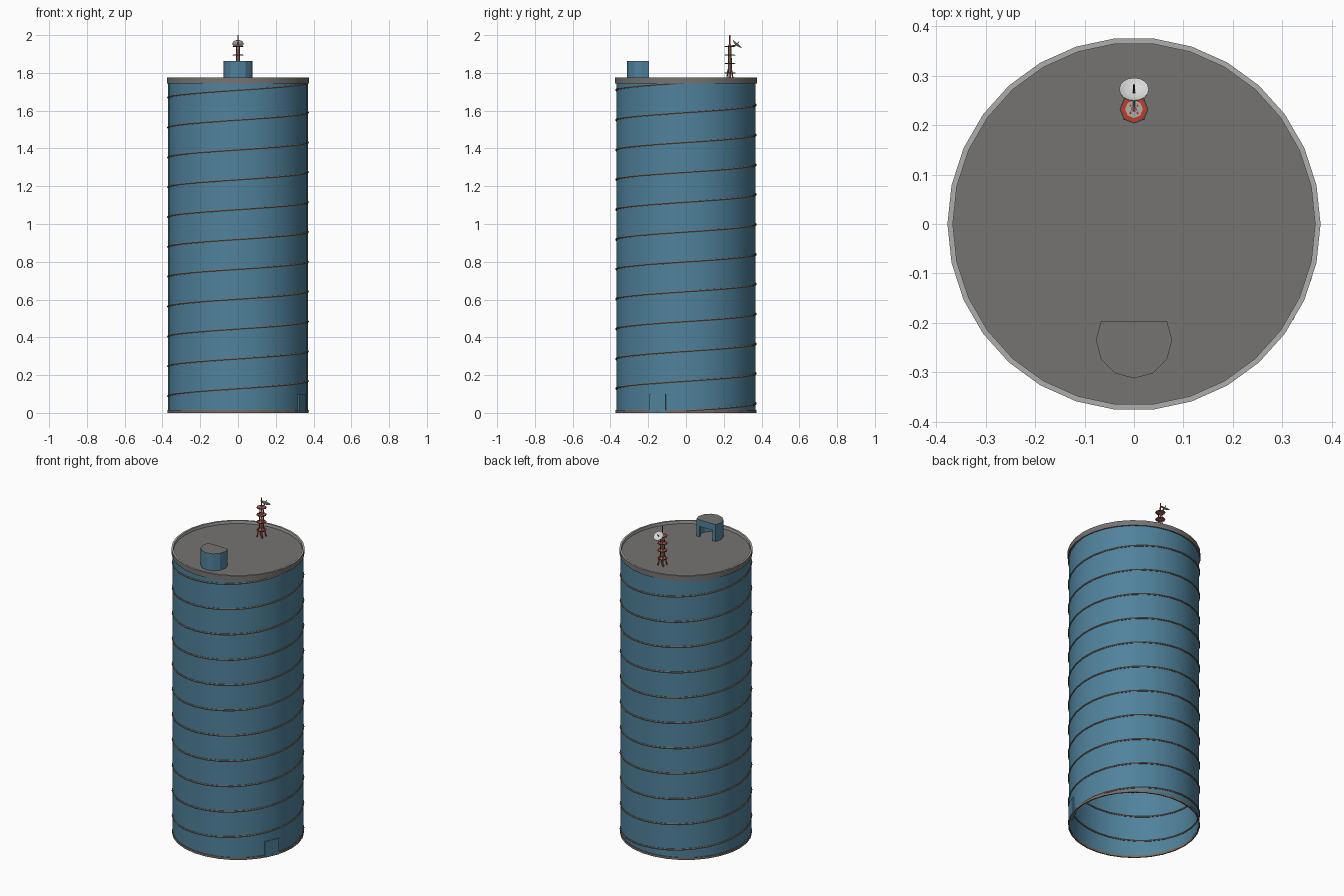
import bpy, bmesh, math
from mathutils import Vector, Matrix

if "Cube" in bpy.data.objects:
    bpy.data.objects.remove(bpy.data.objects["Cube"])

def mat(name, r, g, b):
    m = bpy.data.materials.new(name)
    m.diffuse_color = (r, g, b, 1)
    m.use_nodes = True
    m.node_tree.nodes["Principled BSDF"].inputs["Base Color"].default_value = m.diffuse_color
    return m

BLUE = mat("steel_blue", .08, .225, .335)
GREY = mat("roof_grey", .18, .175, .17)
LIGHT = mat("light_grey", .42, .42, .41)
BROWN = mat("seam_brown", .19, .15, .125)
RED = mat("mast_red", .55, .045, .02)
WHITE = mat("dish_white", .7, .7, .7)
DARK = mat("dark_metal", .08, .08, .08)

def finish(name, bm, mats, smooth=False, normals=True):
    if normals:
        bmesh.ops.recalc_face_normals(bm, faces=bm.faces)
    me = bpy.data.meshes.new(name)
    bm.to_mesh(me)
    bm.free()
    for m in mats:
        me.materials.append(m)
    ob = bpy.data.objects.new(name, me)
    bpy.context.collection.objects.link(ob)
    if smooth:
        bpy.context.view_layer.objects.active = ob
        ob.select_set(True)
        bpy.ops.object.shade_smooth_by_angle(angle=math.radians(30))
        ob.select_set(False)
    return ob

def lathe(name, profile, n, mats, at=(0, 0, 0), closed=False, smooth=False, rule=None):
    """Revolve (radius, z) points about a vertical axis."""
    bm = bmesh.new()
    rings = [[bm.verts.new((at[0] + r * math.cos(math.tau * i / n),
                            at[1] + r * math.sin(math.tau * i / n), at[2] + z))
              for i in range(n)] for r, z in profile]
    pairs = list(zip(rings, rings[1:])) + ([(rings[-1], rings[0])] if closed else [])
    for k, (a, b) in enumerate(pairs):
        for i in range(n):
            j = (i + 1) % n
            f = bm.faces.new((a[i], a[j], b[j], b[i]))
            f.material_index = rule[k] if rule else 0
    return finish(name, bm, mats, smooth, normals=closed)

def rod(name, a, b, r, m, n=6, r2=None):
    a, b = Vector(a), Vector(b)
    d = b - a
    bm = bmesh.new()
    bmesh.ops.create_cone(bm, cap_ends=True, segments=n, radius1=r,
                          radius2=r if r2 is None else r2, depth=d.length,
                          matrix=Matrix.Translation((a + b) / 2) @ d.to_track_quat('Z', 'Y').to_matrix().to_4x4())
    return finish(name, bm, [m])

def prism(name, pts, z0, z1, mats):
    bm = bmesh.new()
    f = bm.faces.new([bm.verts.new((x, y, z0)) for x, y in pts])
    ret = bmesh.ops.extrude_face_region(bm, geom=[f])
    vs = [v for v in ret['geom'] if isinstance(v, bmesh.types.BMVert)]
    bmesh.ops.translate(bm, verts=vs, vec=(0, 0, z1 - z0))
    bmesh.ops.recalc_face_normals(bm, faces=bm.faces)
    for f in bm.faces:
        if f.normal.z > .9:
            f.material_index = len(mats) - 1
    return finish(name, bm, mats)

# Tank wall (open below), roof and rim
N, R = 30, .37
lathe("tank_wall", [(R, 0), (R, 1.75)], N, [BLUE], smooth=True)
bm = bmesh.new()
bmesh.ops.create_circle(bm, cap_ends=True, segments=N, radius=.368,
                        matrix=Matrix.Translation((0, 0, 1.757)))
for f in bm.faces:
    if f.normal.z < 0:
        f.normal_flip()
finish("roof", bm, [GREY], normals=False)
lathe("roof_rim", [(.377, 1.743), (.377, 1.775), (.366, 1.775), (.366, 1.743)], N,
      [GREY, LIGHT], closed=True, smooth=True, rule=[0, 1, 1, 0])
lathe("base_ring", [(.367, 0), (.374, 0), (.374, .014), (.367, .014)], N, [BROWN], closed=True)

# Spiral seam: eleven turns round the wall
bm = bmesh.new()
prev = None
for k in range(11 * N + 1):
    a = math.tau * k / N
    z = .01 + .158 * k / N
    ring = []
    for s in range(6):
        t = math.tau * s / 6
        r = R + .0055 * math.cos(t)
        ring.append(bm.verts.new((r * math.cos(a), r * math.sin(a), z + .0055 * math.sin(t))))
    if prev:
        for s in range(6):
            bm.faces.new((prev[s], prev[(s + 1) % 6], ring[(s + 1) % 6], ring[s]))
    else:
        bm.faces.new(ring)
    prev = ring
bm.faces.new(prev)
finish("spiral_seam", bm, [BROWN], smooth=True)

# Ground door, set at 24 degrees
bm = bmesh.new()
bmesh.ops.create_cube(bm, size=1, matrix=Matrix.Rotation(math.radians(-24), 4, 'Z')
                      @ Matrix.Translation((.362, 0, .05)) @ Matrix.Diagonal((.022, .092, .1, 1)))
finish("door", bm, [BLUE])

# Roof hut: D-shaped shell with a doorway in the flat back
HC, HR = -.235, .077
def arc(r):
    return [(r * math.cos(math.radians(d)), HC + r * math.sin(math.radians(d)))
            for d in range(-210, 31, 30)]
outer, inner = arc(HR), arc(HR - .012)
yb = outer[0][1]
plan = outer + [(.045, yb), (.045, yb - .012)] + inner[-2:0:-1] + [(-.045, yb - .012), (-.045, yb)]
prism("hut_wall", plan, 1.757, 1.825, [BLUE])
prism("hut_lintel", outer, 1.822, 1.858, [BLUE])
prism("hut_roof", outer, 1.858, 1.863, [BLUE, GREY])

# Mast: splayed legs, posts, rings and spike
MY = .232
for i in range(4):
    a = math.tau * (i + .5) / 4
    c, s = math.cos(a), math.sin(a)
    rod("mast_leg", (.026 * c, MY + .026 * s, 1.757), (.012 * c, MY + .012 * s, 1.82), .0035, RED)
    rod("mast_post", (.012 * c, MY + .012 * s, 1.815), (.01 * c, MY + .01 * s, 1.945), .0025, RED)
rod("mast_core", (0, MY, 1.757), (0, MY, 1.95), .006, LIGHT, 8)
rod("mast_spike", (0, MY, 1.94), (0, MY, 2.0), .004, RED, 6, .003)
for z in (1.80, 1.85, 1.895, 1.94):
    lathe("mast_ring", [(.018, z - .003), (.026, z - .003), (.026, z + .003), (.018, z + .003)],
          8, [RED], at=(0, MY, 0), closed=True)
    rod("ring_plate", (0, MY, z - .002), (0, MY, z + .002), .019, LIGHT, 8)
    lathe("ring_edge", [(.026, z - .002), (.029, z - .002), (.029, z + .001), (.026, z + .001)],
          8, [DARK], at=(0, MY, 0), closed=True)

# Dish tilted backwards and up, with feed arm
tilt = Matrix.Translation((0, .27, 1.952)) @ Matrix.Rotation(math.radians(-40), 4, 'X')
dish = lathe("dish", [(.002, -.008), (.014, -.006), (.023, -.003), (.03, .002),
                      (.03, .004), (.022, -.001), (.012, -.004), (.002, -.006)],
             16, [WHITE], closed=True, smooth=True)
dish.data.transform(tilt)
rod("dish_arm", (0, MY, 1.94), tilt @ Vector((0, 0, -.006)), .003, DARK)
rod("dish_feed", tilt @ Vector((0, 0, -.006)), tilt @ Vector((0, 0, .018)), .002, DARK)
